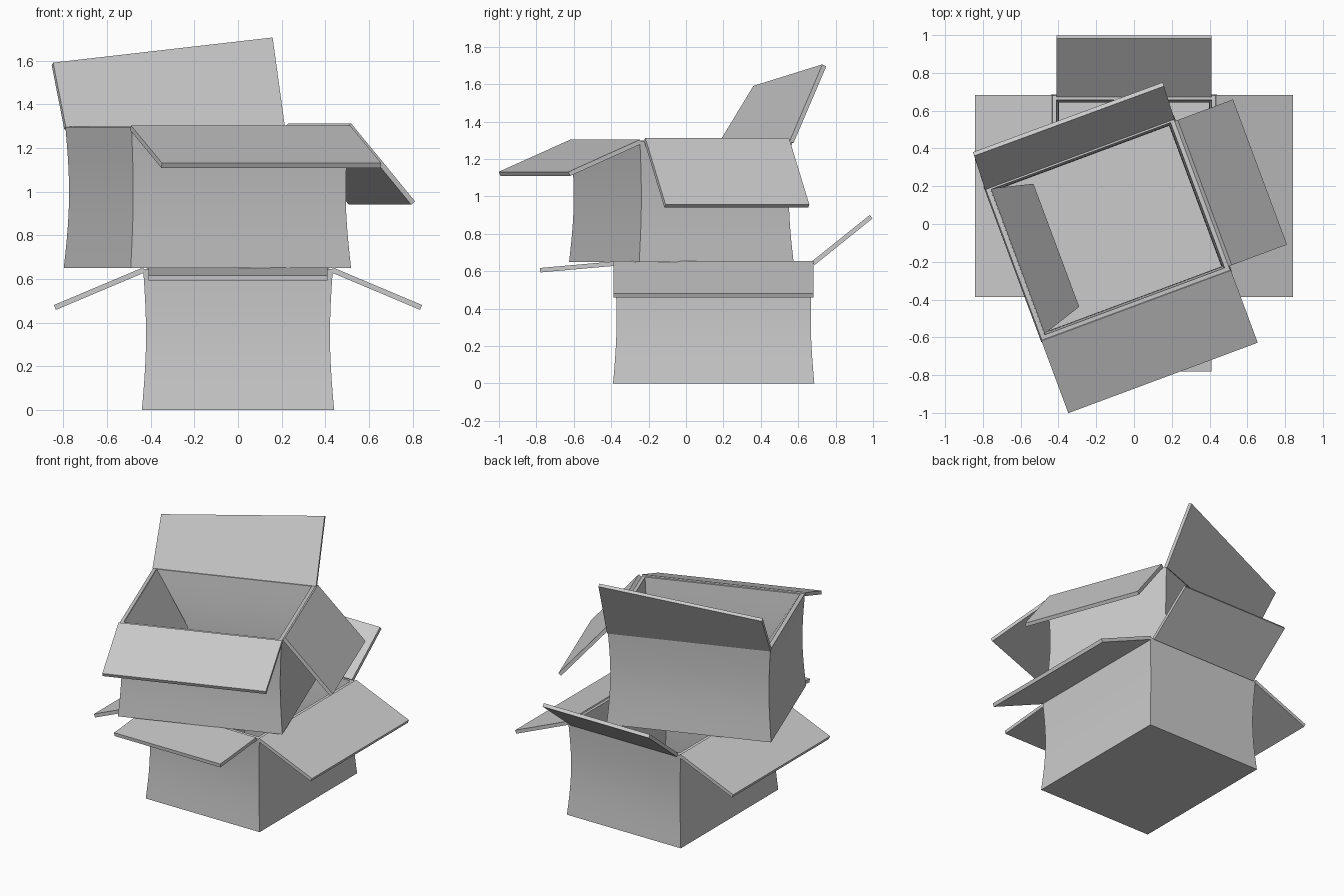
import bpy, math
from mathutils import Matrix, Vector

if "Cube" in bpy.data.objects:
    bpy.data.objects.remove(bpy.data.objects["Cube"])

THICK = 0.024
HALF_L, HALF_W, HEIGHT = 0.538, 0.44, 0.645   # long half, short half, wall height


def make_object(name, verts, faces, frame, offset):
    mesh = bpy.data.meshes.new(name)
    mesh.from_pydata([frame @ Vector(v) for v in verts], [], faces)
    mesh.update()
    obj = bpy.data.objects.new(name, mesh)
    bpy.context.collection.objects.link(obj)
    mod = obj.modifiers.new("card", 'SOLIDIFY')
    mod.thickness, mod.offset, mod.use_even_offset = THICK, offset, True
    bpy.context.view_layer.objects.active = obj
    obj.select_set(True)
    bpy.ops.object.modifier_apply(modifier=mod.name)
    bpy.ops.object.shade_smooth_by_angle(angle=math.radians(30))
    obj.select_set(False)
    return obj


def shell(name, frame, steps=10):
    # open carton: four walls bowed slightly inward at mid height, closed floor
    verts, faces = [], [(3, 2, 1, 0)]
    for i in range(steps + 1):
        t = i / steps
        bow = 0.016 * math.sin(math.pi * t) + 0.006 * t
        a, b = HALF_L - bow, HALF_W - bow
        verts += [(-a, -b, HEIGHT * t), (a, -b, HEIGHT * t),
                  (a, b, HEIGHT * t), (-a, b, HEIGHT * t)]
    for i in range(steps):
        for k in range(4):
            n = (k + 1) % 4
            faces.append((4 * i + k, 4 * i + n, 4 * i + 4 + n, 4 * i + 4 + k))
    make_object(name, verts, faces, frame, -1)


def flap(name, frame, h0, h1, o1, o0):
    # card panel from hinge edge h0-h1 to free edge o0-o1
    make_object(name, [h0, h1, o1, o0], [(0, 1, 2, 3)], frame, 0)


def end_flap(name, frame, u0, z0, u1, z1, w=0.41):
    flap(name, frame, (u0, -w, z0), (u0, w, z0), (u1, w, z1), (u1, -w, z1))


def side_flap(name, frame, sign, v1=0.838, z1=0.47, w=0.535):
    flap(name, frame, (-w, 0.43 * sign, 0.642), (w, 0.43 * sign, 0.642),
         (w, v1 * sign, z1), (-w, v1 * sign, z1))


# lower box: long axis runs front to back
low = Matrix.Translation((0, 0.148, 0)) @ Matrix.Rotation(math.radians(90), 4, 'Z')
shell("lower_box", low)
end_flap("lower_back_flap", low, 0.532, 0.642, 0.842, 0.891)
end_flap("lower_front_flap", low, -0.532, 0.64, -0.928, 0.605)
side_flap("lower_left_flap", low, 1)
side_flap("lower_right_flap", low, -1)

# upper box: same carton turned and stacked on the lower one
up = Matrix.Translation((-0.14, -0.025, 0.65)) @ Matrix.Rotation(math.radians(20.4), 4, 'Z')
shell("upper_box", up)
side_flap("upper_front_flap", up, -1)
end_flap("upper_right_flap", up, 0.54, 0.655, 0.852, 0.298)
# raised back flap, bent lower at its left end
flap("upper_back_flap", up, (-0.535, 0.43, 0.64), (0.535, 0.43, 0.64),
     (0.543, 0.614, 1.05), (-0.527, 0.618, 0.935))
# left flap folded down into the box
flap("upper_left_flap", up, (-0.515, -0.405, 0.64), (-0.515, 0.415, 0.64),
     (-0.295, 0.36, 0.28), (-0.295, -0.335, 0.28))
